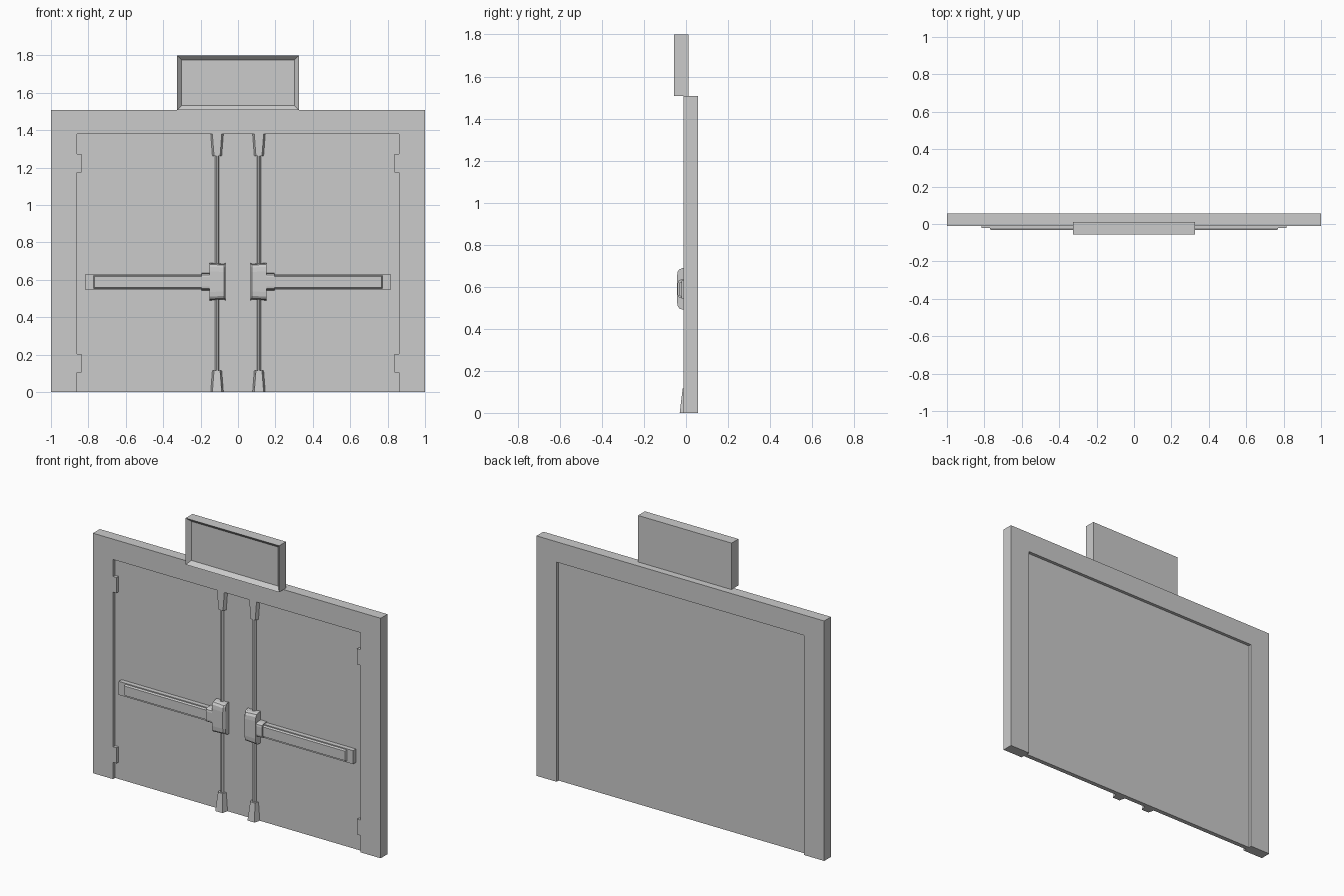
import bpy, bmesh

if "Cube" in bpy.data.objects:
    bpy.data.objects.remove(bpy.data.objects["Cube"])

FRONT, BACK = -0.012, 0.056      # frame faces
DOOR_F, DOOR_B = 0.008, 0.036    # door panel faces


def loft(name, rings, mirror=False):
    """Skin a list of equal-length point rings and cap both ends."""
    bm = bmesh.new()
    vs = [[bm.verts.new(p) for p in r] for r in rings]
    n = len(rings[0])
    for a, b in zip(vs, vs[1:]):
        for i in range(n):
            j = (i + 1) % n
            bm.faces.new((a[i], a[j], b[j], b[i]))
    bm.faces.new(vs[0])
    bm.faces.new(vs[-1])
    bmesh.ops.recalc_face_normals(bm, faces=bm.faces)
    me = bpy.data.meshes.new(name)
    bm.to_mesh(me)
    bm.free()
    ob = bpy.data.objects.new(name, me)
    bpy.context.collection.objects.link(ob)
    if mirror:
        m = ob.modifiers.new("mirror", "MIRROR")
        m.use_mirror_merge = False
    return ob


def rect(x0, x1, z0, z1, y):
    return [(x0, y, z0), (x1, y, z0), (x1, y, z1), (x0, y, z1)]


def box(name, x0, x1, y0, y1, z0, z1, mirror=False):
    return loft(name, [rect(x0, x1, z0, z1, y0), rect(x0, x1, z0, z1, y1)], mirror)


# Door frame: upside-down U profile
u = [(-1, 0), (-0.86, 0), (-0.86, 1.38), (0.86, 1.38), (0.86, 0), (1, 0), (1, 1.508), (-1, 1.508)]
loft("door_frame", [[(x, y, z) for x, z in u] for y in (FRONT, BACK)])

# Door panel set back in the frame
box("door_panel", -0.86, 0.86, DOOR_F, DOOR_B, 0, 1.38)

# Hinges flush with the frame
for label, z in (("lower", 0.105), ("upper", 1.175)):
    box(label + "_hinge", 0.836, 0.86, FRONT, DOOR_F, z, z + 0.098, True)

# Sign box with a recessed front
sign = box("sign_box", -0.325, 0.325, -0.056, 0.012, 1.508, 1.8)
bm = bmesh.new()
bm.from_mesh(sign.data)
face = min(bm.faces, key=lambda f: f.calc_center_median().y)
bmesh.ops.inset_region(bm, faces=[face], thickness=0.033)
bmesh.ops.translate(bm, verts=face.verts, vec=(0, 0.024, 0))
bm.to_mesh(sign.data)
bm.free()

# Vertical rods with slanted sides
C = 0.112
rod = [(-0.01, DOOR_F), (-0.01, 0.0), (-0.004, -0.009), (0.004, -0.009), (0.01, 0.0), (0.01, DOOR_F)]
for label, z0, z1 in (("lower", 0.1, 0.51), ("upper", 0.67, 1.28)):
    loft(label + "_rod", [[(C + x, y, z) for x, y in rod] for z in (z0, z1)], True)


# Tapered latch caps at floor and lintel
def cap(name, z_wide, z_narrow, y_wide, y_narrow):
    def ring(z, w, y):
        return [(C - w, DOOR_F, z), (C - w + 0.009, y, z), (C + w - 0.009, y, z), (C + w, DOOR_F, z)]
    loft(name, [ring(z_wide, 0.034, y_wide), ring(z_narrow, 0.025, y_narrow)], True)


cap("floor_latch_cap", 0, 0.115, -0.03, -0.016)
cap("top_latch_cap", 1.38, 1.262, -0.012, -0.012)


# Push bar latch housing: rounded side profile swept along x
def side(x, depth, half, zc=0.59):
    prof = [(0, 1), (0.5, 0.985), (0.78, 0.93), (0.95, 0.8), (1, 0.55)]
    pts = prof + [(d, -h) for d, h in reversed(prof)]
    return [(x, DOOR_F - d * depth, zc + h * half) for d, h in pts]


loft("latch_housing", [side(0.067, 0.038, 0.1), side(0.076, 0.051, 0.095), side(0.152, 0.051, 0.1)], True)
loft("latch_neck", [side(0.14, 0.048, 0.046), side(0.195, 0.048, 0.046)], True)

# Push bar rail and raised pad
box("push_bar_rail", 0.19, 0.815, -0.021, DOOR_F, 0.545, 0.63, True)
loft("push_bar_pad", [rect(0.19, 0.772, 0.552, 0.624, -0.02),
                      rect(0.19, 0.766, 0.558, 0.618, -0.032)], True)
